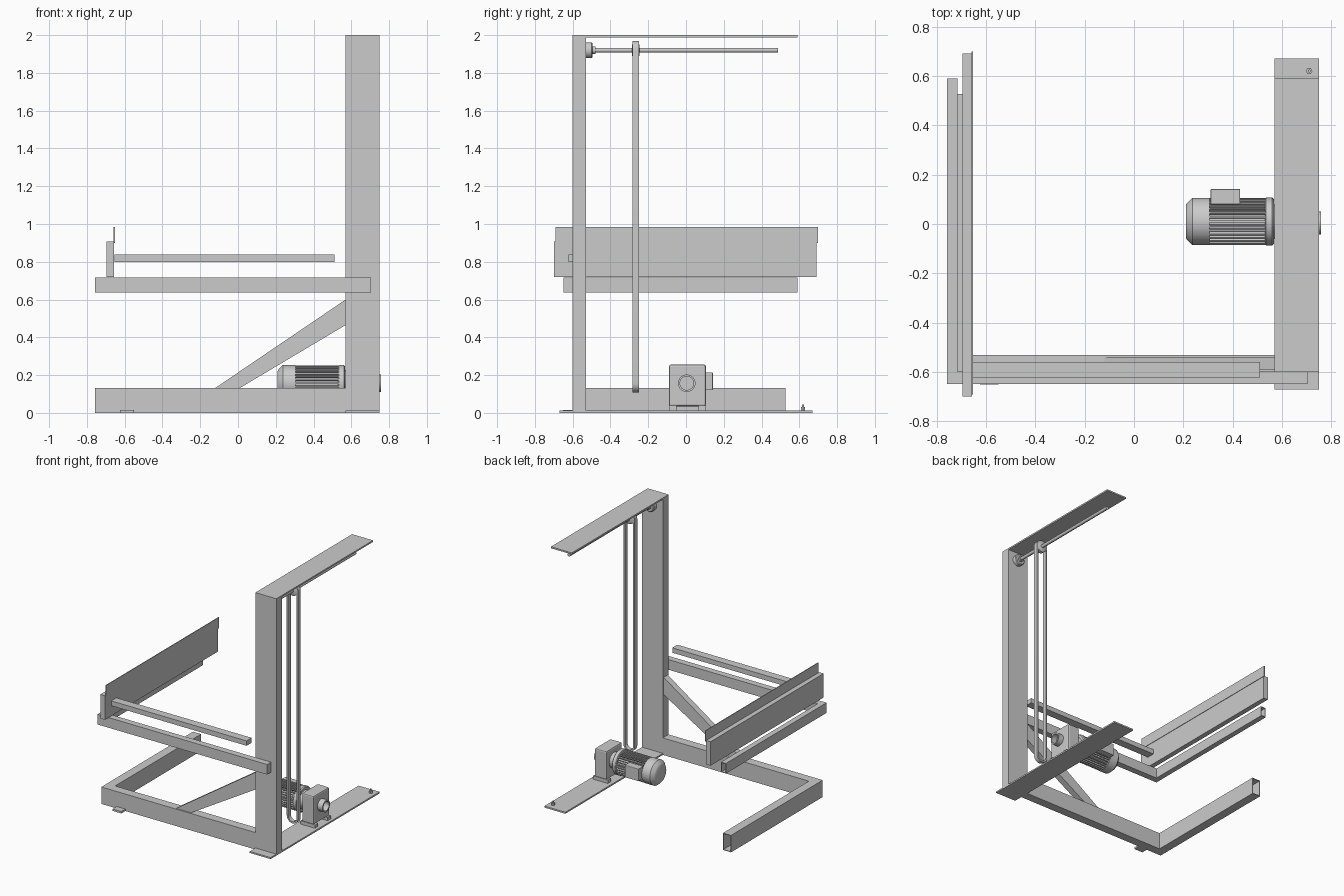
import bpy, bmesh
from math import sin, cos, pi, radians

if "Cube" in bpy.data.objects:
    bpy.data.objects.remove(bpy.data.objects["Cube"])


def finish(name, bm, smooth=False):
    bmesh.ops.recalc_face_normals(bm, faces=bm.faces[:])
    me = bpy.data.meshes.new(name)
    bm.to_mesh(me)
    bm.free()
    ob = bpy.data.objects.new(name, me)
    bpy.context.collection.objects.link(ob)
    if smooth:
        bpy.ops.object.select_all(action='DESELECT')
        ob.select_set(True)
        bpy.context.view_layer.objects.active = ob
        bpy.ops.object.shade_smooth_by_angle(angle=radians(35))
    return ob


def box(name, x, y, z, bevel=0):
    bm = bmesh.new()
    bmesh.ops.create_cube(bm, size=1)
    for v in bm.verts:
        v.co = [(r[0] + r[1]) / 2 + c * (r[1] - r[0]) for r, c in zip((x, y, z), v.co)]
    ob = finish(name, bm)
    if bevel:
        m = ob.modifiers.new("Bevel", 'BEVEL')
        m.width, m.segments = bevel, 2
    return ob


def lathe(name, axis, centre, profile, n=40, closed=False):
    """Revolve (position, radius) points about axis x, y or z."""
    bm = bmesh.new()
    rings = []
    for p, r in profile:
        ring = []
        for i in range(n):
            c, s = r * cos(2 * pi * i / n), r * sin(2 * pi * i / n)
            a, b = centre
            co = {'x': (p, a + c, b + s), 'y': (a + c, p, b + s), 'z': (a + c, b + s, p)}[axis]
            ring.append(bm.verts.new(co))
        rings.append(ring)
    pairs = list(zip(rings, rings[1:]))
    if closed:
        pairs.append((rings[-1], rings[0]))
    else:
        bm.faces.new(rings[0])
        bm.faces.new(rings[-1])
    for p, q in pairs:
        for i in range(n):
            j = (i + 1) % n
            bm.faces.new((p[i], p[j], q[j], q[i]))
    return finish(name, bm, n > 8)


def prism(name, pts, y0, y1):
    """Extrude an x-z outline along y."""
    bm = bmesh.new()
    f = bm.faces.new([bm.verts.new((x, y0, z)) for x, z in pts])
    ext = bmesh.ops.extrude_face_region(bm, geom=[f])
    for v in ext['geom']:
        if isinstance(v, bmesh.types.BMVert):
            v.co.y = y1
    return finish(name, bm)


def l_tube(name, x, y, z, wx, wy, t=0.005):
    """Hollow rectangular tube with one mitred corner and open ends."""
    bm = bmesh.new()

    def stations(d):
        a, b = z[0] + d, z[1] - d
        ends = (((x[1], y[0] + d), (x[1], y[0] + wy - d)),
                ((x[0] + d, y[0] + d), (x[0] + wx - d, y[0] + wy - d)),
                ((x[0] + d, y[1]), (x[0] + wx - d, y[1])))
        return [[bm.verts.new((*p, h)) for p, h in ((o, a), (i, a), (i, b), (o, b))]
                for o, i in ends]
    outer, inner = stations(0), stations(t)
    for p, q in ((outer[0], outer[1]), (outer[1], outer[2]), (inner[0], inner[1]),
                 (inner[1], inner[2]), (outer[0], inner[0]), (outer[2], inner[2])):
        for i in range(4):
            j = (i + 1) % 4
            bm.faces.new((p[i], p[j], q[j], q[i]))
    return finish(name, bm)


# Mast with base and top plates
box("mast", (.57, .75), (-.60, -.53), (.012, 2))
box("base_plate", (.57, .75), (-.67, .67), (0, .012))
box("top_plate", (.57, .75), (-.53, .59), (1.988, 2))
lathe("anchor_nut", 'z', (.71, .62), [(.012, .013), (.03, .013)], 6)
lathe("anchor_stud", 'z', (.71, .62), [(.012, .006), (.045, .006)], 12)

# Floor frame, foot and diagonal brace
l_tube("floor_frame", (-.757, .57), (-.60, .527), (0, .132), .07, .07)
box("floor_foot", (-.625, -.55), (-.65, -.57), (0, .015))
prism("diagonal_brace", [(-.12, .132), (.01, .132), (.57, .465), (.57, .60)], -.59, -.54)

# Lifting frame, side rail and end board
l_tube("lifting_frame", (-.757, .703), (-.648, .59), (.637, .716), .042, .05)
box("lifting_frame_end_cap", (.698, .704), (-.648, -.598), (.637, .716))
box("side_rail", (-.655, .51), (-.623, -.56), (.80, .838))
box("end_board", (-.695, -.656), (-.70, .69), (.72, .907))
box("end_board_lip", (-.658, -.652), (-.69, .70), (.90, .985))

# Top shaft with bearing and sprocket
SX, SZ = .666, 1.92
lathe("top_shaft", 'y', (SX, SZ), [(-.53, .0125), (.488, .0125)], 24)
lathe("shaft_bearing", 'y', (SX, SZ),
      [(-.53, .042), (-.50, .042), (-.495, .036), (-.495, .02), (-.48, .02)])
lathe("top_sprocket", 'y', (SX, SZ),
      [(-.287, .025), (-.28, .042), (-.252, .042), (-.245, .025)])

# Chain loop: inner and outer stadium outlines joined into a band
bm = bmesh.new()
N = 16
rows = []
for r, y in ((.036, -.282), (.049, -.282), (.049, -.250), (.036, -.250)):
    row = []
    for k in range(2 * N + 2):
        a = pi * (k if k <= N else k - 1) / N
        z = SZ if k <= N else .157
        row.append(bm.verts.new((SX + r * cos(a), y, z + r * sin(a))))
    rows.append(row)
for s in range(4):
    p, q = rows[s], rows[(s + 1) % 4]
    for k in range(len(p)):
        j = (k + 1) % len(p)
        bm.faces.new((p[k], p[j], q[j], q[k]))
finish("chain_loop", bm, True)

# Gearbox with feet, hollow output collar and motor neck
MY, MZ = .01, .157
box("gearbox", (.612, .714), (-.09, .105), (.035, .256), .01)
for i, y in enumerate(((-.09, -.05), (.065, .105))):
    box(f"gearbox_foot_{i}", (.60, .726), y, (.012, .038))
lathe("output_collar", 'x', (.004, MZ),
      [(.70, .046), (.757, .046), (.757, .036), (.70, .036)], closed=True)
lathe("motor_neck", 'x', (MY, MZ), [(.56, .075), (.585, .06), (.615, .06)])

# Motor: flange, finned body, fan cover and terminal box
lathe("motor_flange", 'x', (MY, MZ), [(.53, .09), (.535, .097), (.56, .097), (.567, .09)])
lathe("motor_body", 'x', (MY, MZ), [(.30, .08), (.535, .08)])
lathe("fan_cover", 'x', (MY, MZ),
      [(.21, .065), (.214, .073), (.237, .096), (.305, .096)])
bm = bmesh.new()
FINS = 32
for i in range(FINS):
    a = 2 * pi * i / FINS
    c, s = cos(a), sin(a)
    cube = bmesh.ops.create_cube(bm, size=1)['verts']
    for v in cube:
        r, t = .085 + v.co.y * .02, v.co.z * .007
        v.co = (.4175 + v.co.x * .235, MY + r * c - t * s, MZ + r * s + t * c)
finish("motor_fins", bm)
box("terminal_box", (.31, .43), (.08, .142), (.12, .215), .004)
